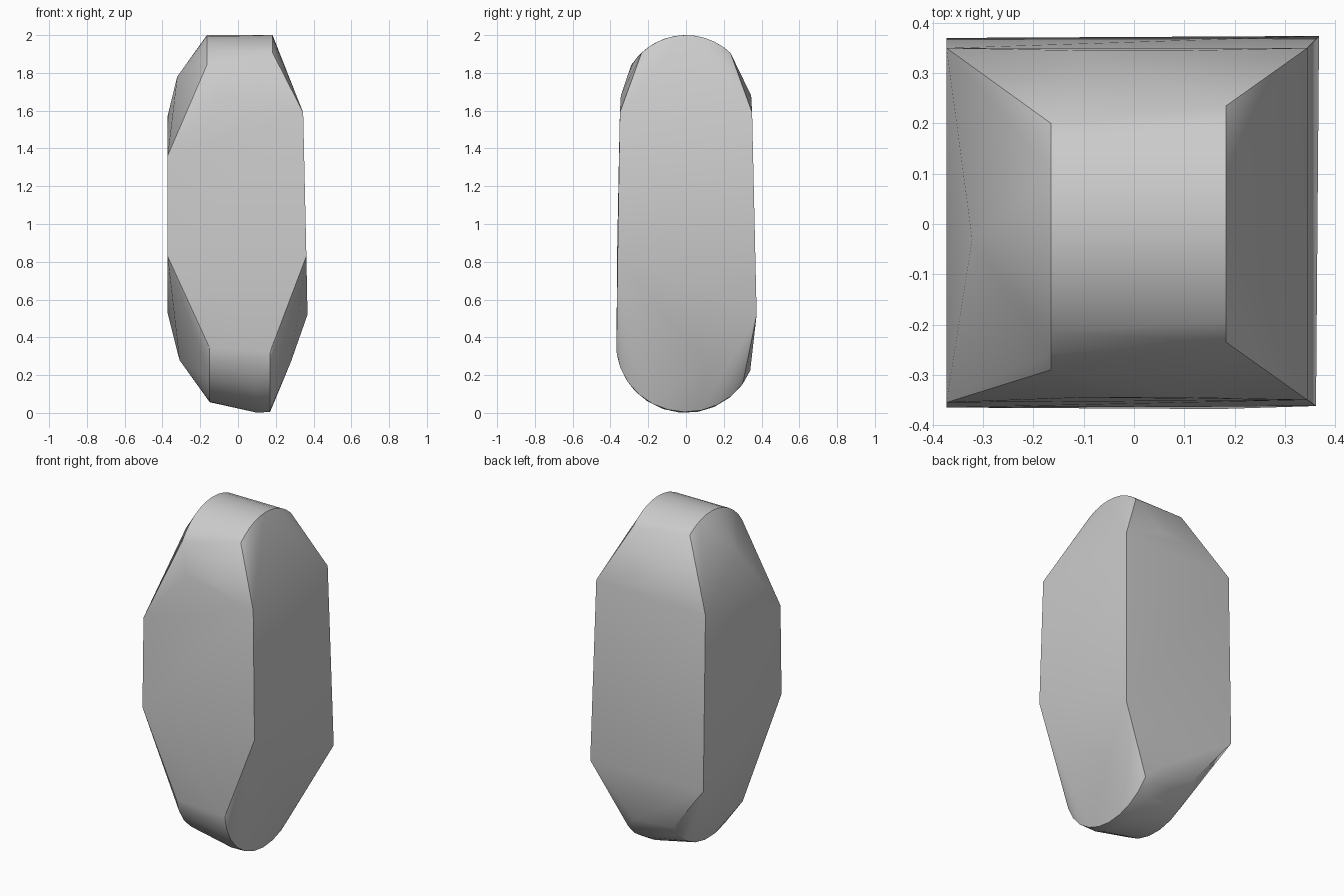
import bpy, bmesh
from math import sin, cos, pi, asin

cube = bpy.data.objects.get("Cube")
if cube:
    bpy.data.objects.remove(cube, do_unlink=True)

# Material
stone = bpy.data.materials.new("stone grey")
stone.use_nodes = True
colour = (0.6, 0.6, 0.6, 1)
stone.diffuse_color = colour
stone.node_tree.nodes["Principled BSDF"].inputs["Base Color"].default_value = colour


def arc(x, y_front, y_back, z_tip, z_mid, half_width, steps=10):
    """Rounded rim running front to back across one end of the stone."""
    a, b = asin(y_front / half_width), asin(y_back / half_width)
    points = []
    for i in range(steps + 1):
        t = a + (b - a) * i / steps
        points.append((x, half_width * sin(t), z_mid + (z_tip - z_mid) * cos(t)))
    return points


points = []

# Rounded top ridge, trimmed differently on each side
points += arc(-0.165, -0.29, 0.20, 2.0, 1.64, 0.35)
points += arc(0.183, -0.235, 0.235, 2.0, 1.64, 0.35)
points += [(x, y, 1.68) for x in (-0.10, 0.10) for y in (-0.345, 0.345)]

# Rounded bottom ridge, slightly tilted
points += arc(-0.15, -0.365, 0.33, 0.055, 0.40, 0.37)
points += arc(0.10, -0.36, 0.34, 0.0, 0.37, 0.37)
points += arc(0.17, -0.368, 0.30, 0.005, 0.36, 0.37)

# Corners of the four long walls
points += [(-0.373, -0.355, 1.36), (-0.373, 0.35, 1.57),
           (0.345, -0.35, 1.59), (0.345, 0.35, 1.59),
           (-0.373, -0.365, 0.83), (0.362, -0.362, 0.83),
           (-0.373, 0.37, 0.53), (0.368, 0.374, 0.52)]

# Bulges in the sloping end facets
points += [(-0.322, -0.03, 1.78), (-0.31, -0.09, 0.28), (0.28, 0.10, 0.27)]

# Wrap the points in one faceted skin
bm = bmesh.new()
for p in points:
    bm.verts.new(p)
result = bmesh.ops.convex_hull(bm, input=bm.verts[:])
loose = [v for v in bm.verts if not v.link_faces]
bmesh.ops.delete(bm, geom=loose, context='VERTS')
bmesh.ops.recalc_face_normals(bm, faces=bm.faces[:])
mesh = bpy.data.meshes.new("stone")
bm.to_mesh(mesh)
bm.free()
mesh.materials.append(stone)

obj = bpy.data.objects.new("stone", mesh)
bpy.context.collection.objects.link(obj)
bpy.ops.object.select_all(action='DESELECT')
obj.select_set(True)
bpy.context.view_layer.objects.active = obj
bpy.ops.object.shade_smooth_by_angle(angle=pi / 6)
